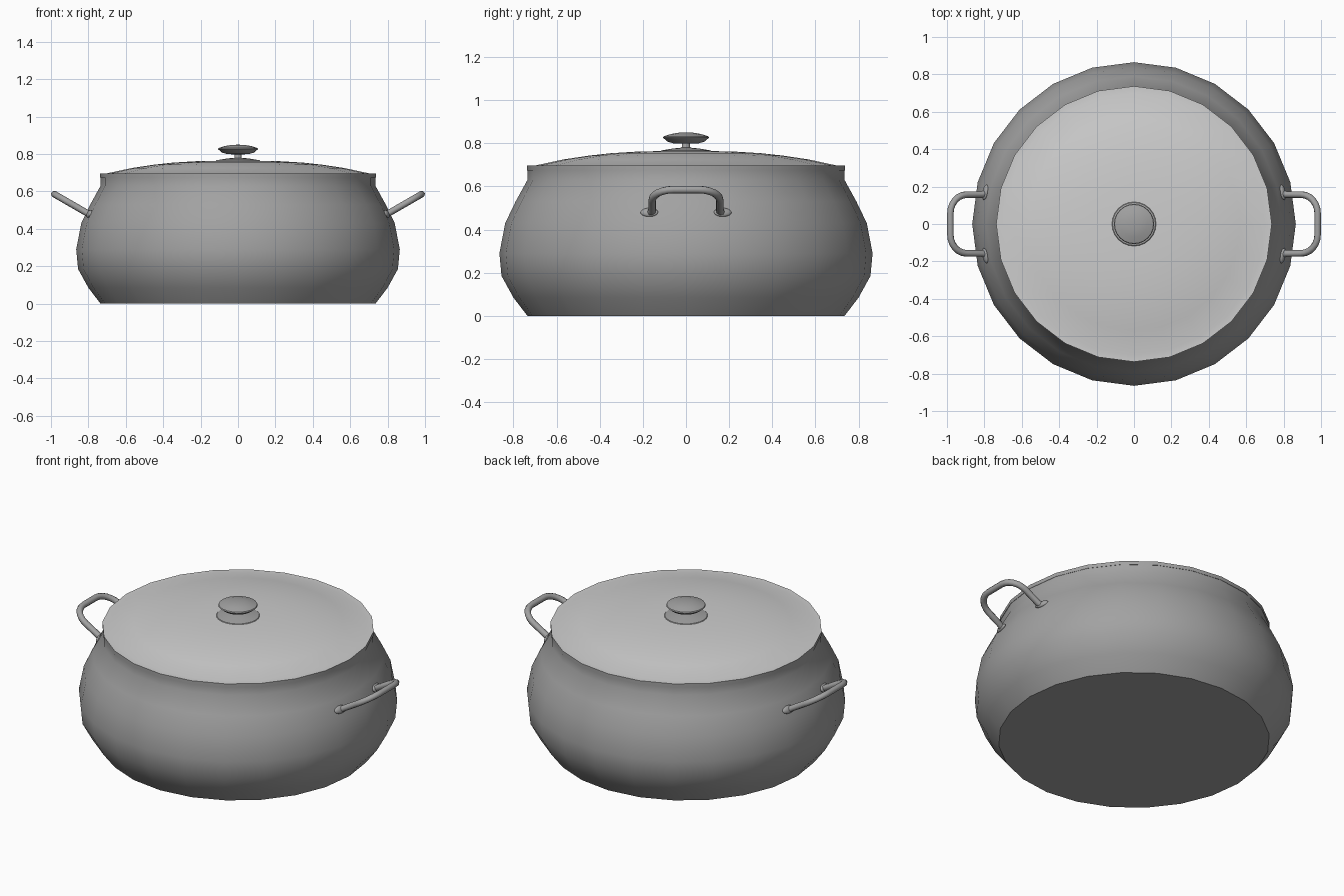
import bpy, bmesh
from math import sin, cos, pi, radians, atan2
from mathutils import Vector

cube = bpy.data.objects.get("Cube")
if cube:
    bpy.data.objects.remove(cube)


def material(name, value):
    m = bpy.data.materials.new(name)
    m.use_nodes = True
    color = (value, value, value, 1)
    m.diffuse_color = color
    m.node_tree.nodes["Principled BSDF"].inputs["Base Color"].default_value = color
    return m


STEEL = material("grey steel", 0.36)
LID = material("light grey lid", 0.62)


def finish(obj, angle=35):
    bpy.ops.object.select_all(action='DESELECT')
    obj.select_set(True)
    bpy.context.view_layer.objects.active = obj
    bpy.ops.object.shade_smooth_by_angle(angle=radians(angle))
    return obj


def lathe(name, profile, mats, sides=24):
    """Revolve (radius, height) points about z; radius 0 closes the surface."""
    bm = bmesh.new()
    verts = [bm.verts.new((r, 0, z)) for r, z in profile]
    edges = [bm.edges.new(pair) for pair in zip(verts, verts[1:])]
    bmesh.ops.spin(bm, geom=verts + edges, cent=(0, 0, 0), axis=(0, 0, 1),
                   angle=2 * pi, steps=sides, use_merge=True)
    bmesh.ops.remove_doubles(bm, verts=bm.verts, dist=1e-4)
    bmesh.ops.recalc_face_normals(bm, faces=bm.faces)
    mesh = bpy.data.meshes.new(name)
    bm.to_mesh(mesh)
    bm.free()
    obj = bpy.data.objects.new(name, mesh)
    bpy.context.collection.objects.link(obj)
    for m in mats:
        mesh.materials.append(m)
    return finish(obj)


# Bellied pot with an inner wall and floor
outer = [(0.735, 0), (0.80, 0.085), (0.855, 0.185), (0.865, 0.29),
         (0.838, 0.43), (0.79, 0.53), (0.735, 0.63), (0.735, 0.675)]
inner = [(r - 0.025, max(z, 0.025)) for r, z in reversed(outer)]
lathe("pot_body", [(0, 0)] + outer + inner + [(0, 0.025)], [STEEL])

# Shallow domed lid with a steel rim
lid = lathe("lid", [(0, 0.675), (0.737, 0.675), (0.737, 0.697), (0.70, 0.697),
                    (0.57, 0.725), (0.45, 0.743), (0.35, 0.754), (0.22, 0.762),
                    (0, 0.766)], [LID, STEEL])
for face in lid.data.polygons:
    if face.normal.z < 0.5:
        face.material_index = 1

# Knob with its flared foot and thin stem
lathe("lid_knob", [(0, 0.76), (0.12, 0.762), (0.115, 0.767), (0.06, 0.776),
                   (0.02, 0.78), (0.018, 0.798), (0.06, 0.800), (0.085, 0.808),
                   (0.107, 0.826), (0.104, 0.832), (0.07, 0.843),
                   (0.035, 0.849), (0, 0.85)], [STEEL])


# Tilted loop handles, each with two feet on the wall
def handle(side, name):
    half, reach, bend, tilt = 0.157, 0.225, 0.10, radians(30)
    quarter = [(reach - bend + bend * sin(a), half - bend + bend * cos(a))
               for a in (i * pi / 12 for i in range(7))]
    path = [(0, half + 0.012), (0.03, half)] + quarter
    path += [(u, -y) for u, y in reversed(path)]
    curve = bpy.data.curves.new(name, 'CURVE')
    curve.dimensions = '3D'
    curve.bevel_depth = 0.018
    curve.bevel_resolution = 2
    curve.use_fill_caps = True
    spline = curve.splines.new('POLY')
    spline.points.add(len(path) - 1)
    for point, (u, y) in zip(spline.points, path):
        point.co = (side * (0.787 + u * cos(tilt)), y, 0.473 + u * sin(tilt), 1)
    spline.use_smooth = True
    curve.materials.append(STEEL)
    bpy.context.collection.objects.link(bpy.data.objects.new(name, curve))

    for y, end in ((half + 0.013, "back"), (-half - 0.013, "front")):
        spot = Vector((side * 0.795, y, 0.48))
        bpy.ops.mesh.primitive_uv_sphere_add(
            segments=12, ring_count=8, radius=1, location=spot,
            rotation=(0, radians(-27), atan2(spot.y, spot.x)))
        foot = bpy.context.object
        foot.name = name + "_foot_" + end
        foot.scale = (0.014, 0.042, 0.022)
        foot.data.materials.append(STEEL)
        finish(foot, 60)


handle(1, "left_handle")
handle(-1, "right_handle")
